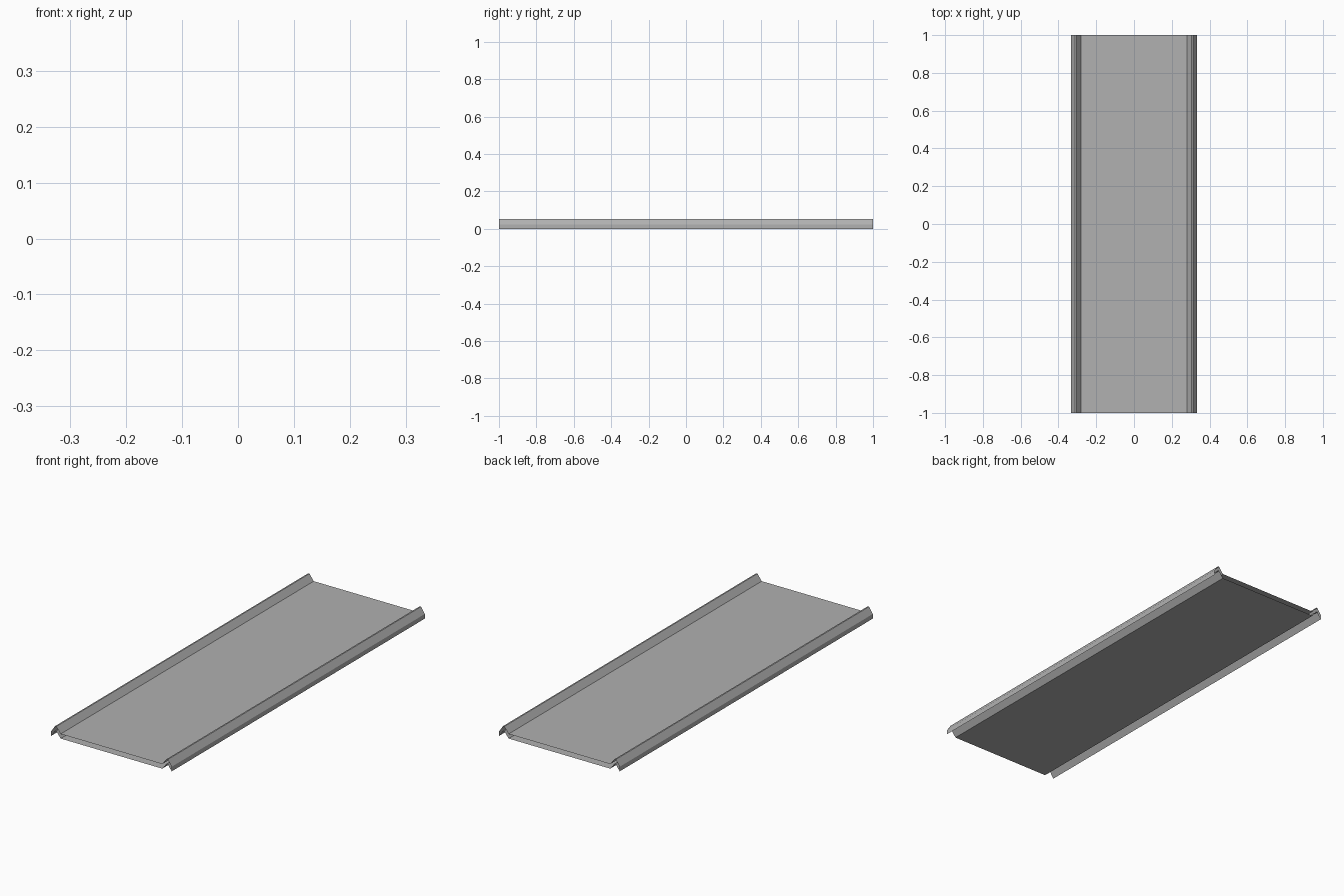
import bpy, bmesh

if "Cube" in bpy.data.objects:
    bpy.data.objects.remove(bpy.data.objects["Cube"])

# Half cross-section of the upper skin (x, z): pan edge, rib top, outer lip
half = [(0.281, 0.023), (0.305, 0.054), (0.312, 0.054), (0.333, 0.023)]
THICK = 0.023
LENGTH = 2.0

# Full upper skin left to right, then the lower skin back right to left
upper = [(-x, z) for x, z in reversed(half)] + half
lower = [(x, z - THICK) for x, z in reversed(upper)]
outline = upper + lower

# Extrude the outline along y as a hollow sleeve with open ends
bm = bmesh.new()
front = [bm.verts.new((x, -LENGTH / 2, z)) for x, z in outline]
back = [bm.verts.new((x, LENGTH / 2, z)) for x, z in outline]
n = len(outline)
for i in range(n):
    j = (i + 1) % n
    bm.faces.new((front[i], front[j], back[j], back[i]))
bm.normal_update()

# Make sure the pan's top surface faces up
top_face = max(bm.faces, key=lambda f: f.calc_area() + f.calc_center_median().z)
if top_face.normal.z < 0:
    bmesh.ops.reverse_faces(bm, faces=bm.faces[:])

mesh = bpy.data.meshes.new("ribbed_panel")
bm.to_mesh(mesh)
bm.free()
panel = bpy.data.objects.new("ribbed_panel", mesh)
bpy.context.collection.objects.link(panel)

# Dark grey sheet metal
metal = bpy.data.materials.new("dark_grey_metal")
metal.diffuse_color = (0.44, 0.44, 0.44, 1.0)
metal.use_nodes = True
metal.node_tree.nodes["Principled BSDF"].inputs["Base Color"].default_value = metal.diffuse_color
mesh.materials.append(metal)
